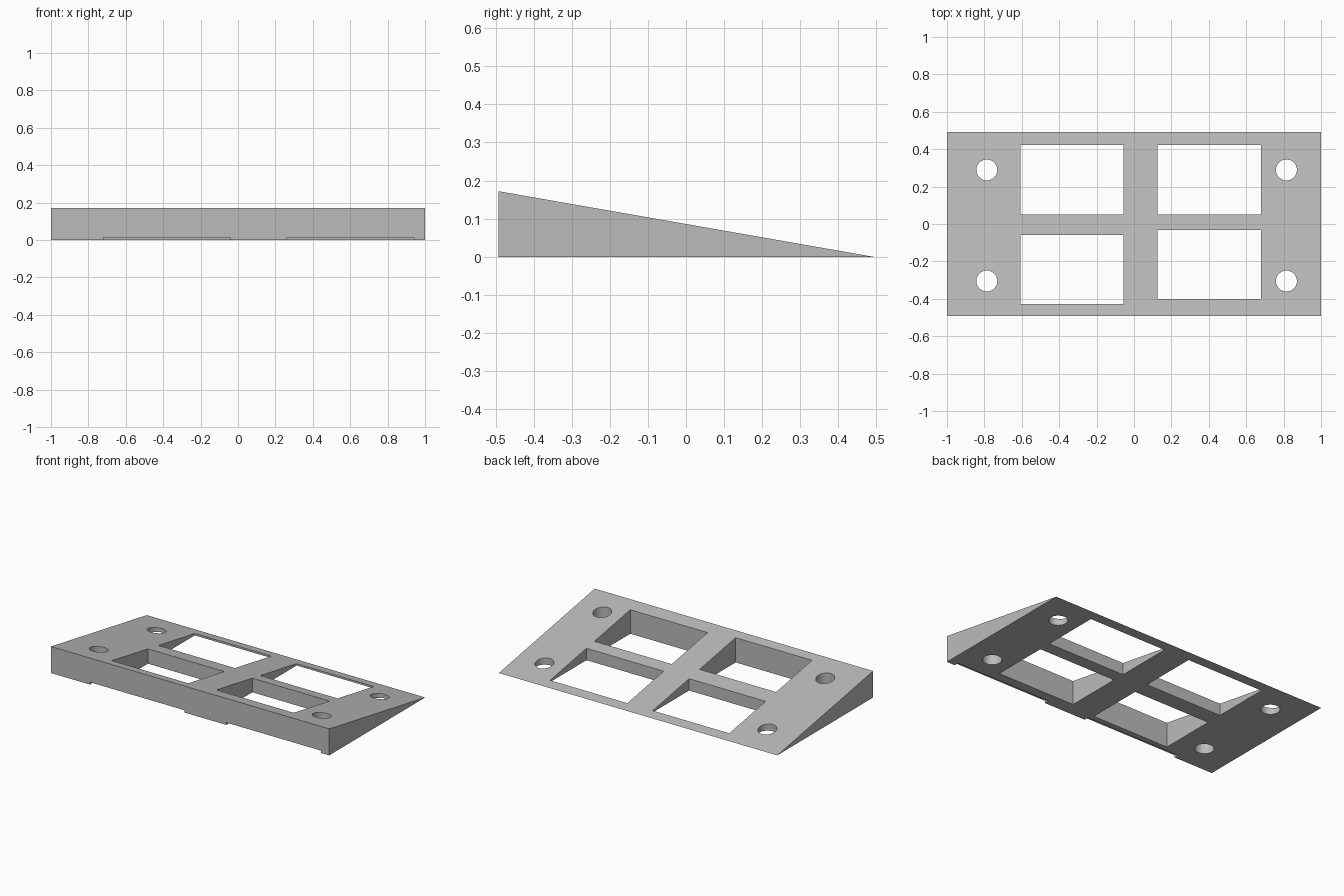
import bpy
import bmesh
import math

cube = bpy.data.objects.get("Cube")
if cube:
    bpy.data.objects.remove(cube, do_unlink=True)

HALF_X, HALF_Y, HEIGHT = 1.0, 0.492, 0.172

grey = bpy.data.materials.new("plain grey")
grey.use_nodes = True
grey.diffuse_color = (0.5, 0.5, 0.5, 1)
grey.node_tree.nodes["Principled BSDF"].inputs["Base Color"].default_value = grey.diffuse_color


def prism(name, profile, axis, start, depth):
    """Extrude a closed outline along a direction."""
    bm = bmesh.new()
    face = bm.faces.new([bm.verts.new(start(a, b)) for a, b in profile])
    new = bmesh.ops.extrude_face_region(bm, geom=[face])["geom"]
    verts = [g for g in new if isinstance(g, bmesh.types.BMVert)]
    bmesh.ops.translate(bm, verts=verts, vec=[c * depth for c in axis])
    bmesh.ops.recalc_face_normals(bm, faces=bm.faces)
    mesh = bpy.data.meshes.new(name)
    bm.to_mesh(mesh)
    bm.free()
    mesh.materials.append(grey)
    obj = bpy.data.objects.new(name, mesh)
    bpy.context.collection.objects.link(obj)
    return obj


def box(name, x0, x1, y0, y1, z0, z1):
    outline = [(x0, y0), (x1, y0), (x1, y1), (x0, y1)]
    return prism(name, outline, (0, 0, 1), lambda a, b: (a, b, z0), z1 - z0)


# Sloping wedge plate, tall at the front
plate = prism("wedge_plate", [(-HALF_Y, 0), (HALF_Y, 0), (-HALF_Y, HEIGHT)],
              (1, 0, 0), lambda a, b: (-HALF_X, a, b), 2 * HALF_X)

cutters = []

# Four rectangular openings
for x0, x1, y0, y1 in [(-0.607, -0.057, 0.05, 0.423), (0.125, 0.68, 0.05, 0.423),
                       (-0.607, -0.057, -0.428, -0.058), (0.125, 0.68, -0.40, -0.032)]:
    cutters.append(box("opening_cutter", x0, x1, y0, y1, -0.2, 0.4))

# Four round screw holes
SIDES, RADIUS = 40, 0.056
for cx in (-0.787, 0.815):
    for cy in (-0.305, 0.289):
        ring = [(cx + RADIUS * math.cos(math.tau * i / SIDES),
                 cy + RADIUS * math.sin(math.tau * i / SIDES)) for i in range(SIDES)]
        cutters.append(prism("screw_hole_cutter", ring, (0, 0, 1),
                             lambda a, b: (a, b, -0.2), 0.6))

# Two shallow notches under the front edge
for x0, x1 in [(-0.72, -0.04), (0.26, 0.94)]:
    cutters.append(box("notch_cutter", x0, x1, -0.6, -HALF_Y + 0.03, -0.1, 0.015))

# Cut the plate, then drop the cutters
bpy.context.view_layer.objects.active = plate
for cutter in cutters:
    cutter.hide_render = True
    mod = plate.modifiers.new("cut", "BOOLEAN")
    mod.operation = "DIFFERENCE"
    mod.solver = "EXACT"
    mod.object = cutter
    bpy.ops.object.modifier_apply(modifier=mod.name)
    bpy.data.objects.remove(cutter, do_unlink=True)

# Smooth hole walls with sharp edges elsewhere
bpy.ops.object.select_all(action="DESELECT")
plate.select_set(True)
bpy.ops.object.shade_smooth_by_angle(angle=math.radians(15))
# Keep the thin back edge crisp: its angle is far above the limit
